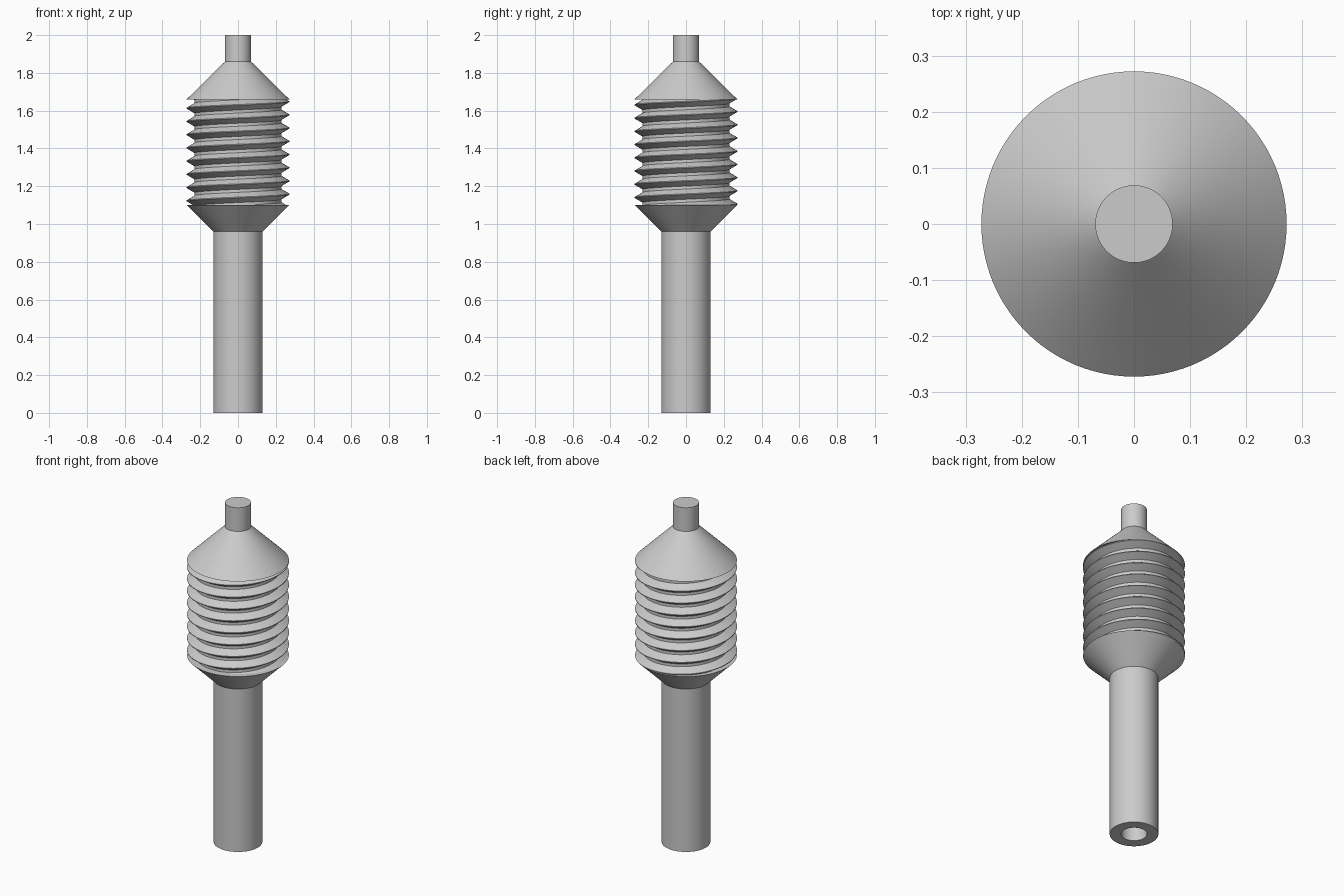
import bpy
import bmesh
from math import cos, sin, pi, radians

old = bpy.data.objects.get("Cube")
if old:
    bpy.data.objects.remove(old, do_unlink=True)

STEPS = 96
PIN_R, SHAFT_R, CORE_R, CREST_R = 0.069, 0.13, 0.23, 0.272
SHAFT_TOP, THREAD_BOTTOM, THREAD_TOP, PIN_BOTTOM = 0.96, 1.10, 1.66, 1.86
PITCH = 0.07

grey = bpy.data.materials.new("plain grey")
grey.use_nodes = True
grey.diffuse_color = (0.6, 0.6, 0.6, 1)
grey.node_tree.nodes["Principled BSDF"].inputs["Base Color"].default_value = (0.6, 0.6, 0.6, 1)


def finish(name, bm):
    mesh = bpy.data.meshes.new(name)
    bm.to_mesh(mesh)
    bm.free()
    mesh.materials.append(grey)
    obj = bpy.data.objects.new(name, mesh)
    bpy.context.collection.objects.link(obj)
    bpy.ops.object.select_all(action='DESELECT')
    obj.select_set(True)
    bpy.context.view_layer.objects.active = obj
    bpy.ops.object.shade_smooth_by_angle(angle=radians(30))
    return obj


def sweep(profile, turns=1, pitch=0.0, start=0.0):
    """Turn an (r, z) profile about the z axis, rising by pitch per turn."""
    bm = bmesh.new()
    rings = []
    for i in range(turns * STEPS + 1):
        a = 2 * pi * i / STEPS
        rise = start + pitch * i / STEPS
        rings.append([bm.verts.new((r * cos(a), r * sin(a), z + rise)) for r, z in profile])
    for p, q in zip(rings, rings[1:]):
        for j in range(len(profile) - 1):
            bm.faces.new((p[j], q[j], q[j + 1], p[j + 1]))
    bmesh.ops.remove_doubles(bm, verts=bm.verts[:], dist=0.00001)
    return bm


# Hollow-ended shaft, tapers, core and pin
finish("shaft", sweep([(0, 0.16), (PIN_R, 0.16), (PIN_R, 0), (SHAFT_R, 0), (SHAFT_R, SHAFT_TOP)]))
finish("lower_taper", sweep([(SHAFT_R, SHAFT_TOP), (CREST_R, THREAD_BOTTOM), (CORE_R, THREAD_BOTTOM)]))
finish("thread_core", sweep([(CORE_R, THREAD_BOTTOM), (CORE_R, THREAD_TOP)]))
finish("upper_taper", sweep([(CORE_R, THREAD_TOP), (CREST_R, THREAD_TOP), (PIN_R, PIN_BOTTOM)]))
finish("top_pin", sweep([(PIN_R, PIN_BOTTOM), (PIN_R, 2), (0, 2)]))

# Helical thread, trimmed where it meets the tapers
ridge = [(CORE_R, -0.027), (CREST_R, -0.002), (CREST_R, 0.002), (CORE_R, 0.027)]
thread = sweep(ridge, turns=10, pitch=PITCH, start=1.018)
for height, direction in ((THREAD_BOTTOM, -1), (THREAD_TOP, 1)):
    bmesh.ops.bisect_plane(thread, geom=thread.verts[:] + thread.edges[:] + thread.faces[:],
                           plane_co=(0, 0, height), plane_no=(0, 0, direction), clear_outer=True)
finish("screw_thread", thread)
